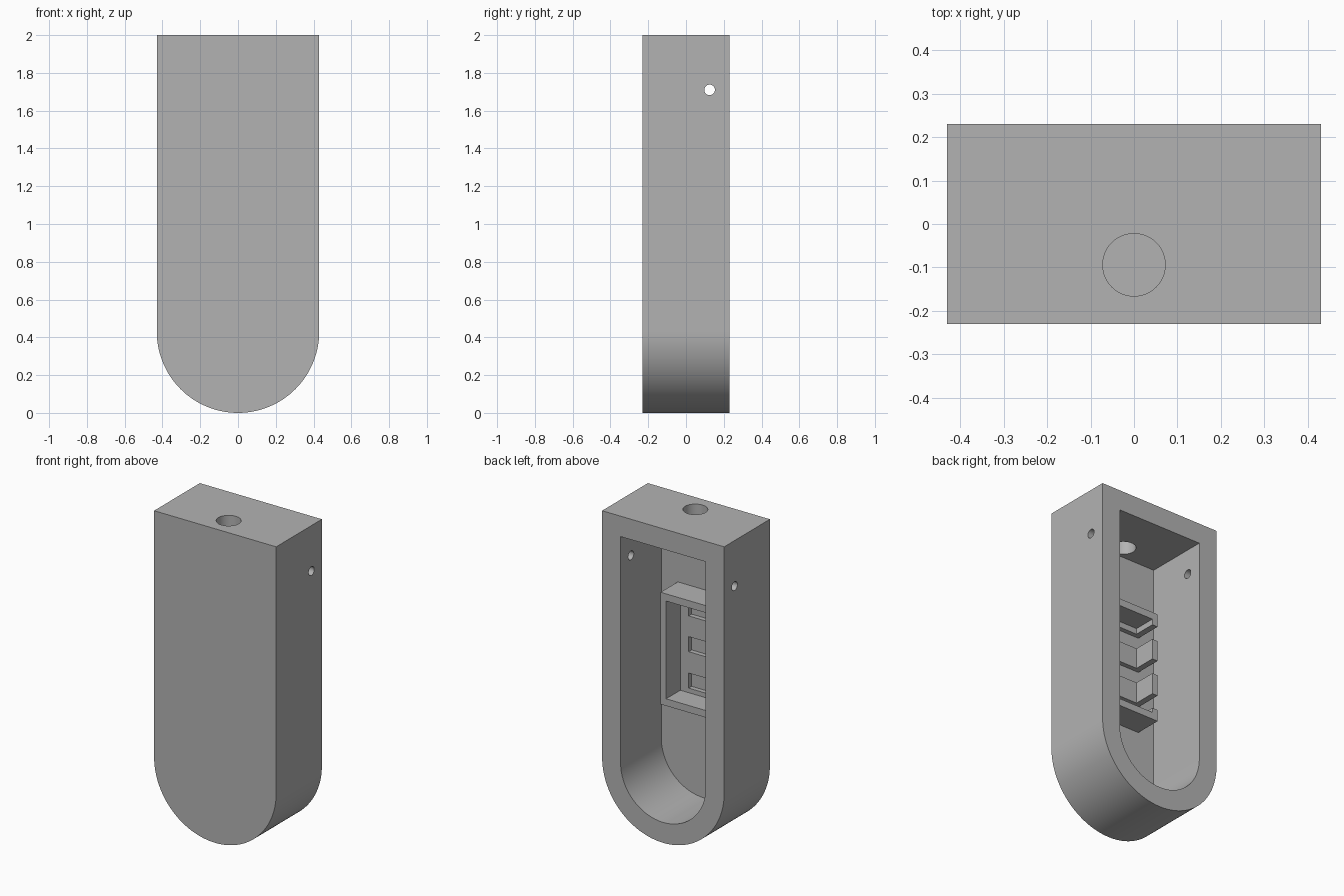
import bpy
import bmesh
import math
from mathutils import Matrix, Vector

default = bpy.data.objects.get("Cube")
if default:
    bpy.data.objects.remove(default, do_unlink=True)

HALF_W, HALF_D, TOP = 0.43, 0.23, 2.0
WALL = 0.13
FLOOR_Y = -0.18        # inner face of the front panel
TRAY_FLOOR_Y = -0.15
TRAY_BACK_Y = -0.007

grey = bpy.data.materials.new("plain_grey")
grey.use_nodes = True
colour = (0.45, 0.45, 0.45, 1)
grey.diffuse_color = colour
grey.node_tree.nodes["Principled BSDF"].inputs["Base Color"].default_value = colour


def finish(name, bm):
    bmesh.ops.recalc_face_normals(bm, faces=bm.faces)
    mesh = bpy.data.meshes.new(name)
    bm.to_mesh(mesh)
    bm.free()
    obj = bpy.data.objects.new(name, mesh)
    bpy.context.collection.objects.link(obj)
    mesh.materials.append(grey)
    return obj


def u_prism(name, radius, top, y0, y1, segments=64):
    """Upright slab with a half-round bottom, extruded along y."""
    bm = bmesh.new()
    outline = [(radius, top), (-radius, top)]
    for i in range(segments + 1):
        a = math.pi + math.pi * i / segments
        outline.append((radius * math.cos(a), HALF_W + radius * math.sin(a)))
    face = bm.faces.new([bm.verts.new((x, y0, z)) for x, z in outline])
    out = bmesh.ops.extrude_face_region(bm, geom=[face])
    verts = [v for v in out["geom"] if isinstance(v, bmesh.types.BMVert)]
    bmesh.ops.translate(bm, verts=verts, vec=(0, y1 - y0, 0))
    return finish(name, bm)


def box(name, low, high):
    low, high = Vector(low), Vector(high)
    bm = bmesh.new()
    bmesh.ops.create_cube(bm, size=1, matrix=Matrix.Translation((low + high) / 2)
                          @ Matrix.Diagonal((*(high - low), 1)))
    return finish(name, bm)


def rod(name, centre, radius, length, turn=Matrix()):
    bm = bmesh.new()
    bmesh.ops.create_cone(bm, cap_ends=True, segments=48, radius1=radius,
                          radius2=radius, depth=length,
                          matrix=Matrix.Translation(centre) @ turn)
    return finish(name, bm)


def cut(target, cutter):
    """Subtract the cutter from the target, then discard it."""
    cutter.hide_render = True
    mod = target.modifiers.new("cut", 'BOOLEAN')
    mod.operation = 'DIFFERENCE'
    mod.solver = 'EXACT'
    mod.object = cutter
    bpy.ops.object.select_all(action='DESELECT')
    bpy.context.view_layer.objects.active = target
    target.select_set(True)
    bpy.ops.object.modifier_apply(modifier=mod.name)
    bpy.data.objects.remove(cutter, do_unlink=True)


# Housing: round-bottomed shell, open at the back
housing = u_prism("housing", HALF_W, TOP, -HALF_D, HALF_D)
cut(housing, u_prism("cavity", HALF_W - WALL, TOP - WALL, FLOOR_Y, HALF_D + 0.1))

# Cable hole in the top and pin hole through both sides
cut(housing, rod("cable_hole", (0, -0.094, TOP), 0.072, 0.4))
cut(housing, rod("pin_hole", (0, 0.125, 1.71), 0.028, 1.2,
                 Matrix.Rotation(math.pi / 2, 4, 'Y')))

# Tray on the inside of the front panel
tray = box("tray", (-0.184, FLOOR_Y - 0.01, 0.743), (0.184, TRAY_BACK_Y, 1.456))
cut(tray, box("tray_pocket", (-0.145, TRAY_FLOOR_Y, 0.788), (0.145, 0.1, 1.41)))

# Three slots through the tray floor and its right wall
for z in (0.865, 1.097, 1.325):
    cut(tray, box("slot", (-0.3, FLOOR_Y, z - 0.048), (0.086, 0.1, z + 0.048)))

for obj in (housing, tray):
    bpy.ops.object.select_all(action='DESELECT')
    bpy.context.view_layer.objects.active = obj
    obj.select_set(True)
    bpy.ops.object.shade_smooth_by_angle(angle=math.radians(30))
